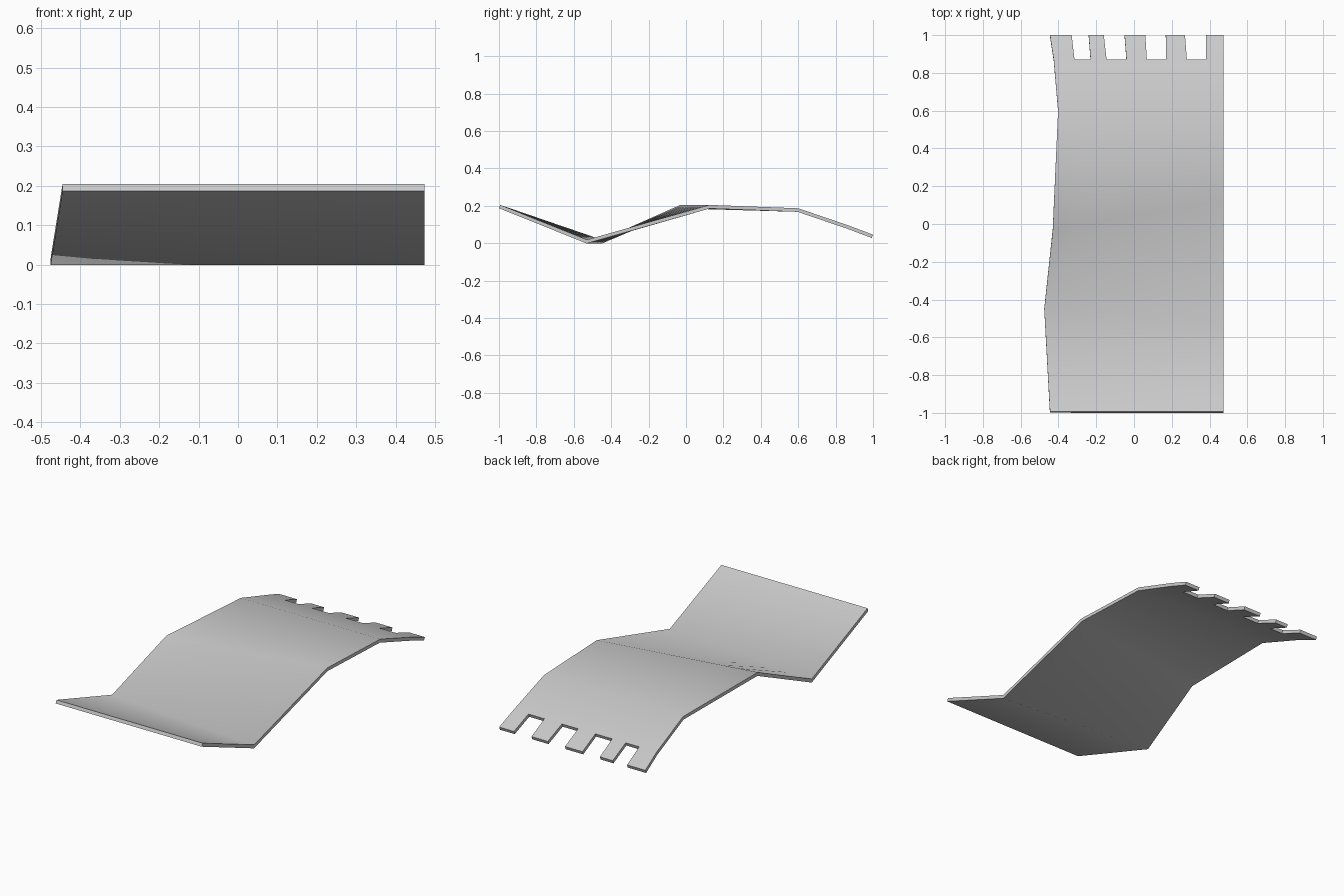
import bpy, bmesh, math

cube = bpy.data.objects.get("Cube")
if cube:
    bpy.data.objects.remove(cube, do_unlink=True)

# Plain grey material
grey = bpy.data.materials.new("plain grey")
grey.use_nodes = True
colour = (0.6, 0.6, 0.6, 1)
grey.diffuse_color = colour
grey.node_tree.nodes["Principled BSDF"].inputs["Base Color"].default_value = colour

RIGHT_X = 0.473
# Upper surface fold lines: side x, y at the wavy side, y at the straight side, height
FOLDS = [
    (-0.445, -0.993, -0.993, 0.205),
    (-0.475, -0.45, -0.53, 0.019),
    (-0.43, -0.03, 0.125, 0.205),
    (-0.402, 0.6, 0.6, 0.187),
    (-0.425, 0.87, 0.87, 0.095),
]
# Tooth boundaries at the notch roots and at the tips
ROOTS = [-0.425, -0.315, -0.23, -0.145, -0.04, 0.068, 0.17, 0.28, 0.38, RIGHT_X]
TIPS = [-0.445, -0.33, -0.24, -0.16, -0.05, 0.06, 0.168, 0.27, 0.38, RIGHT_X]
TIP_Y, TIP_Z = 1.0, 0.046

# Folded sheet, with alternate strips of the last row left out as notches
bm = bmesh.new()
rows = []
for left_x, left_y, right_y, z in FOLDS:
    row = []
    for x in ROOTS:
        t = (x - ROOTS[0]) / (RIGHT_X - ROOTS[0])
        row.append(bm.verts.new((left_x + t * (RIGHT_X - left_x),
                                 left_y + t * (right_y - left_y), z)))
    rows.append(row)
rows.append([bm.verts.new((x, TIP_Y, TIP_Z)) for x in TIPS])

for r in range(len(rows) - 1):
    a, b = rows[r], rows[r + 1]
    step = 2 if r == len(rows) - 2 else 1
    for c in range(0, len(a) - 1, step):
        bm.faces.new((a[c], a[c + 1], b[c + 1], b[c]))

mesh = bpy.data.meshes.new("notched_panel")
bm.to_mesh(mesh)
bm.free()
mesh.materials.append(grey)
panel = bpy.data.objects.new("notched_panel", mesh)
bpy.context.collection.objects.link(panel)

# Thickness below the surface, then smooth folds with crisp rims
solid = panel.modifiers.new("thickness", "SOLIDIFY")
solid.thickness = 0.019
solid.offset = -1
solid.use_even_offset = True
bpy.ops.object.select_all(action="DESELECT")
bpy.context.view_layer.objects.active = panel
panel.select_set(True)
bpy.ops.object.modifier_apply(modifier=solid.name)
bpy.ops.object.shade_smooth_by_angle(angle=math.radians(60))
